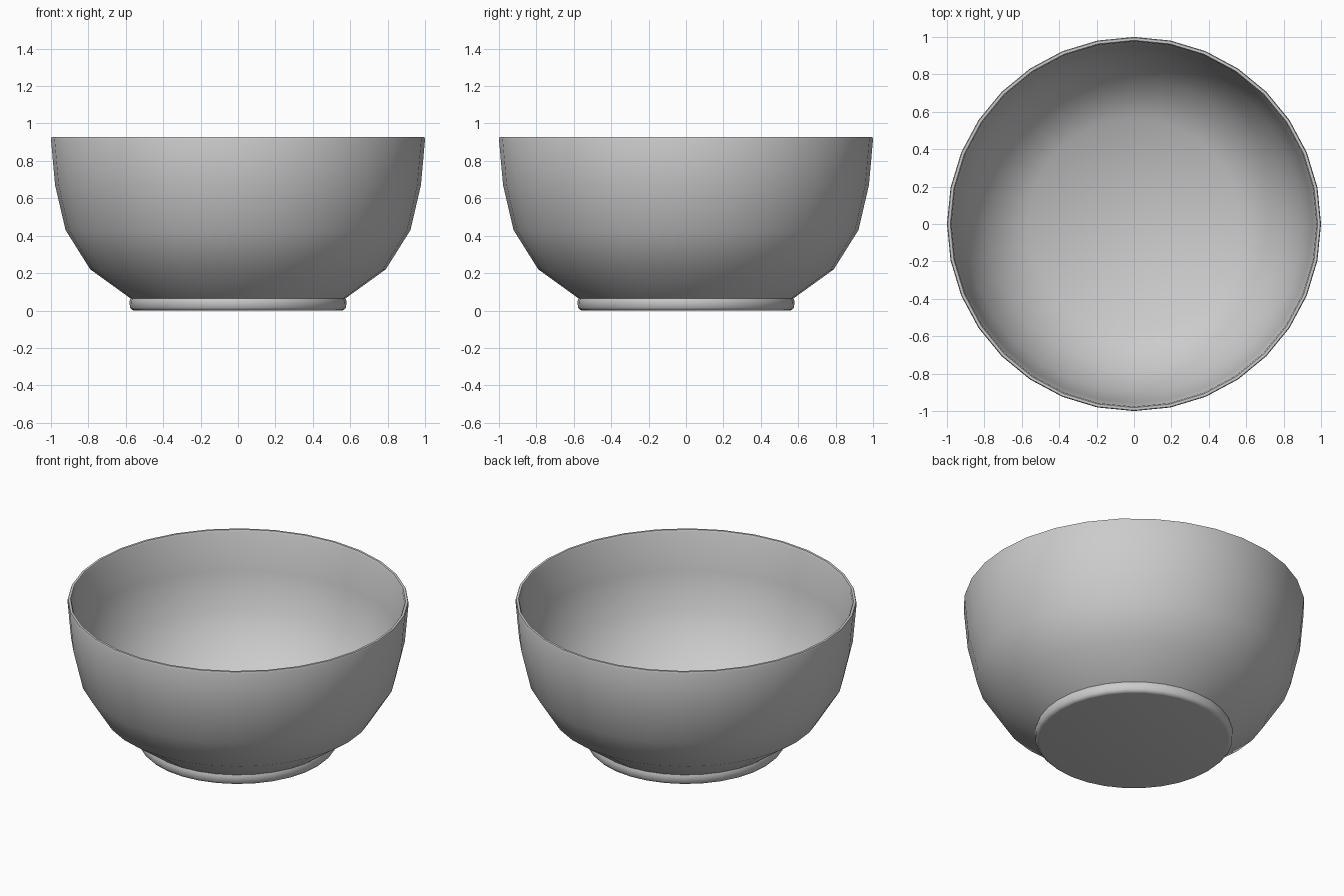
import bpy, bmesh, math

if "Cube" in bpy.data.objects:
    bpy.data.objects.remove(bpy.data.objects["Cube"])

SIDES = 32

# Profile (radius, height): underside, foot, outer wall, rim, inner wall, floor
profile = [
    (0, 0), (0.555, 0), (0.565, 0.002), (0.578, 0.015), (0.58, 0.05), (0.575, 0.065),
    (0.79, 0.22), (0.922, 0.43), (0.978, 0.67), (1.0, 0.915),
    (0.996, 0.927), (0.982, 0.927), (0.976, 0.915),
    (0.956, 0.675), (0.9, 0.44), (0.773, 0.24), (0.565, 0.088), (0, 0.065),
]

# Spin the profile into a closed bowl
bm = bmesh.new()
verts = [bm.verts.new((r, 0, z)) for r, z in profile]
edges = [bm.edges.new(pair) for pair in zip(verts, verts[1:])]
bmesh.ops.spin(bm, geom=verts + edges, cent=(0, 0, 0), axis=(0, 0, 1),
               angle=math.tau, steps=SIDES, use_duplicate=False)
bmesh.ops.remove_doubles(bm, verts=bm.verts[:], dist=0.0005)
bmesh.ops.recalc_face_normals(bm, faces=bm.faces[:])

mesh = bpy.data.meshes.new("bowl")
bm.to_mesh(mesh)
bm.free()
bowl = bpy.data.objects.new("bowl", mesh)
bpy.context.collection.objects.link(bowl)

# Smooth shading
bpy.context.view_layer.objects.active = bowl
bowl.select_set(True)
bpy.ops.object.shade_smooth_by_angle(angle=math.radians(60))
